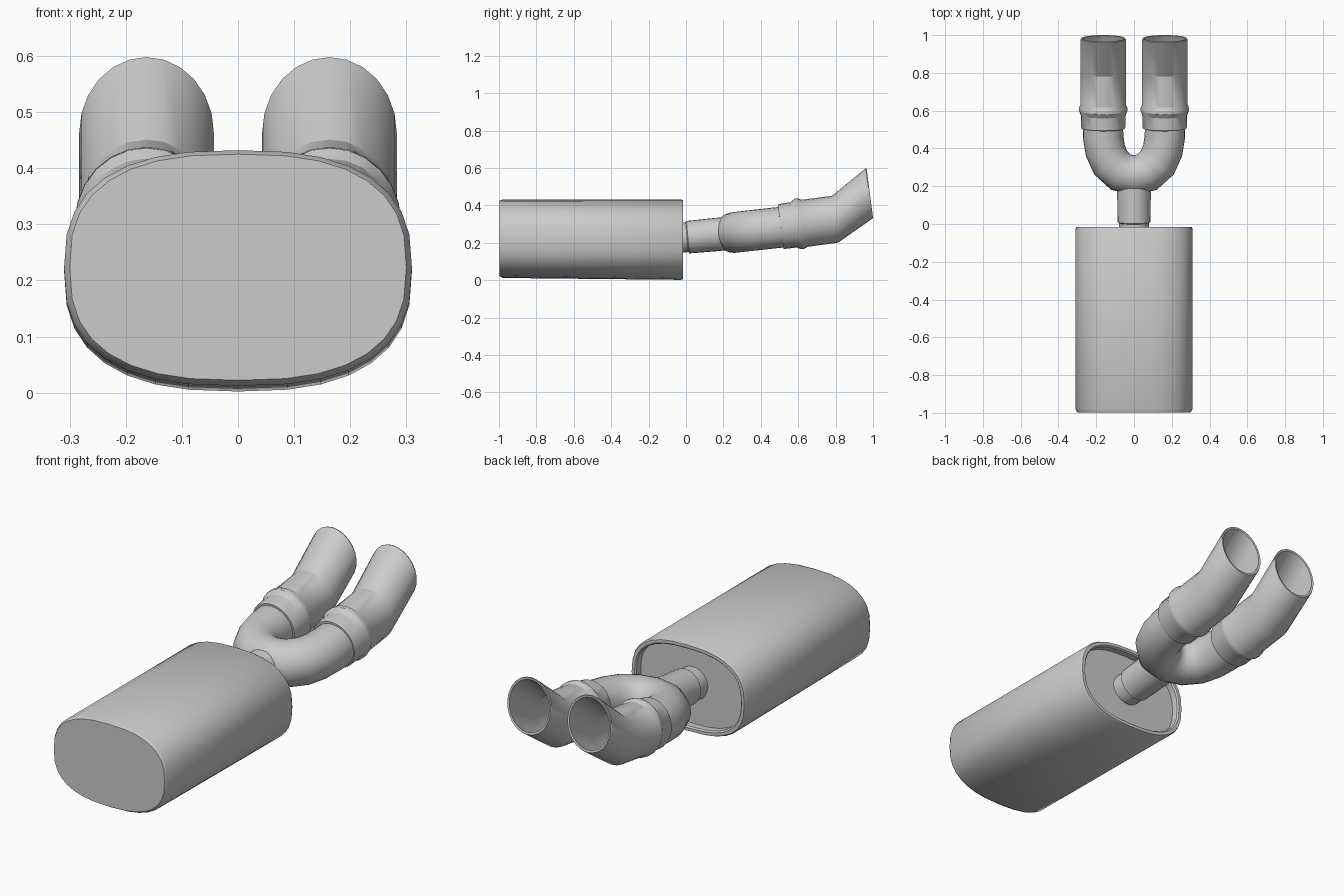
import bpy, bmesh, math
from mathutils import Vector

if "Cube" in bpy.data.objects:
    bpy.data.objects.remove(bpy.data.objects["Cube"])


def loft(name, rings, cap_start=False, cap_end=False, angle=35):
    """Skin a list of equal-length point rings into a smooth-by-angle object."""
    bm = bmesh.new()
    loops = [[bm.verts.new(p) for p in ring] for ring in rings]
    n = len(loops[0])
    for a, b in zip(loops, loops[1:]):
        for i in range(n):
            j = (i + 1) % n
            bm.faces.new((a[i], a[j], b[j], b[i]))
    if cap_start:
        bm.faces.new(loops[0])
    if cap_end:
        bm.faces.new(loops[-1])
    bmesh.ops.recalc_face_normals(bm, faces=bm.faces)
    mesh = bpy.data.meshes.new(name)
    bm.to_mesh(mesh)
    bm.free()
    obj = bpy.data.objects.new(name, mesh)
    bpy.context.collection.objects.link(obj)
    bpy.ops.object.select_all(action='DESELECT')
    bpy.context.view_layer.objects.active = obj
    obj.select_set(True)
    bpy.ops.object.shade_smooth_by_angle(angle=math.radians(angle))
    return obj


def circle(centre, normal, rx, rz, sides=24):
    """Ellipse facing along normal, rx sideways and rz upwards."""
    normal = Vector(normal).normalized()
    side = normal.cross(Vector((0, 0, 1))).normalized()
    up = side.cross(normal)
    c = Vector(centre)
    return [c + side * rx * math.cos(t) + up * rz * math.sin(t)
            for t in (2 * math.pi * i / sides for i in range(sides))]


def rounded_oval(y, hx, z0, z1, sides=32, power=2.6):
    """Superellipse section of the silencer in the xz plane."""
    pts = []
    for i in range(sides):
        t = 2 * math.pi * i / sides
        c, s = math.cos(t), math.sin(t)
        x = math.copysign(abs(c) ** (2 / power), c) * hx
        z = math.copysign(abs(s) ** (2 / power), s) * (z1 - z0) / 2
        pts.append((x, y, z + (z0 + z1) / 2))
    return pts


# Silencer can: bevelled front, rolled rear rim and recessed rear plate
loft("silencer_body", [rounded_oval(*r) for r in (
    (-0.997, 0.300, 0.022, 0.425),
    (-0.980, 0.310, 0.012, 0.432),
    (-0.025, 0.310, 0.002, 0.432),
    (-0.015, 0.305, 0.007, 0.427),
    (-0.015, 0.290, 0.022, 0.412),
    (-0.022, 0.284, 0.028, 0.406),
    (-0.055, 0.284, 0.028, 0.406))], True, True)

# Stem with a narrow neck and stepped collar
AXIS = (0, 1, 0.09)
loft("stem_pipe", [circle((0, y, z), AXIS, r, r) for y, z, r in (
    (-0.055, 0.226, 0.080), (-0.015, 0.228, 0.080), (0.005, 0.230, 0.080),
    (0.010, 0.230, 0.087), (0.150, 0.243, 0.089), (0.200, 0.248, 0.089))])

# U-shaped splitter pipe, half path mirrored about the centre
half = [(0.165, 0.53, 0.285), (0.163, 0.46, 0.278), (0.152, 0.39, 0.270),
        (0.124, 0.325, 0.263), (0.070, 0.275, 0.257)]
path = [Vector(p) for p in half] + [Vector((0, 0.257, 0.255))]
path += [Vector((-x, y, z)) for x, y, z in reversed(half)]
rings = []
for i, p in enumerate(path):
    d = path[min(i + 1, len(path) - 1)] - path[max(i - 1, 0)]
    rings.append(circle(p, d, 0.107, 0.109))
loft("splitter_pipe", rings)

# Tailpipe tips: clamp band, raised bead, sleeve, slanted hollow outlet
TILT = (0, 1, 0.13)
CX = 0.163
tip_profile = (  # y, z, sideways radius, upward radius
    (0.506, 0.283, 0.100, 0.102),
    (0.506, 0.285, 0.114, 0.118),
    (0.512, 0.287, 0.117, 0.121),
    (0.575, 0.296, 0.118, 0.122),
    (0.598, 0.301, 0.128, 0.136),
    (0.615, 0.303, 0.128, 0.136),
    (0.633, 0.304, 0.120, 0.127),
    (0.797, 0.326, 0.120, 0.126),
    (0.978, 0.463, 0.120, 0.136),
    (0.983, 0.465, 0.117, 0.133),
    (0.981, 0.465, 0.108, 0.123),
    (0.800, 0.328, 0.107, 0.113),
    (0.640, 0.305, 0.105, 0.110))
for name, sign in (("tailpipe_right", 1), ("tailpipe_left", -1)):
    loft(name, [circle((sign * CX, y, z), TILT, rx, rz)
                for y, z, rx, rz in tip_profile], cap_end=True, angle=28)
